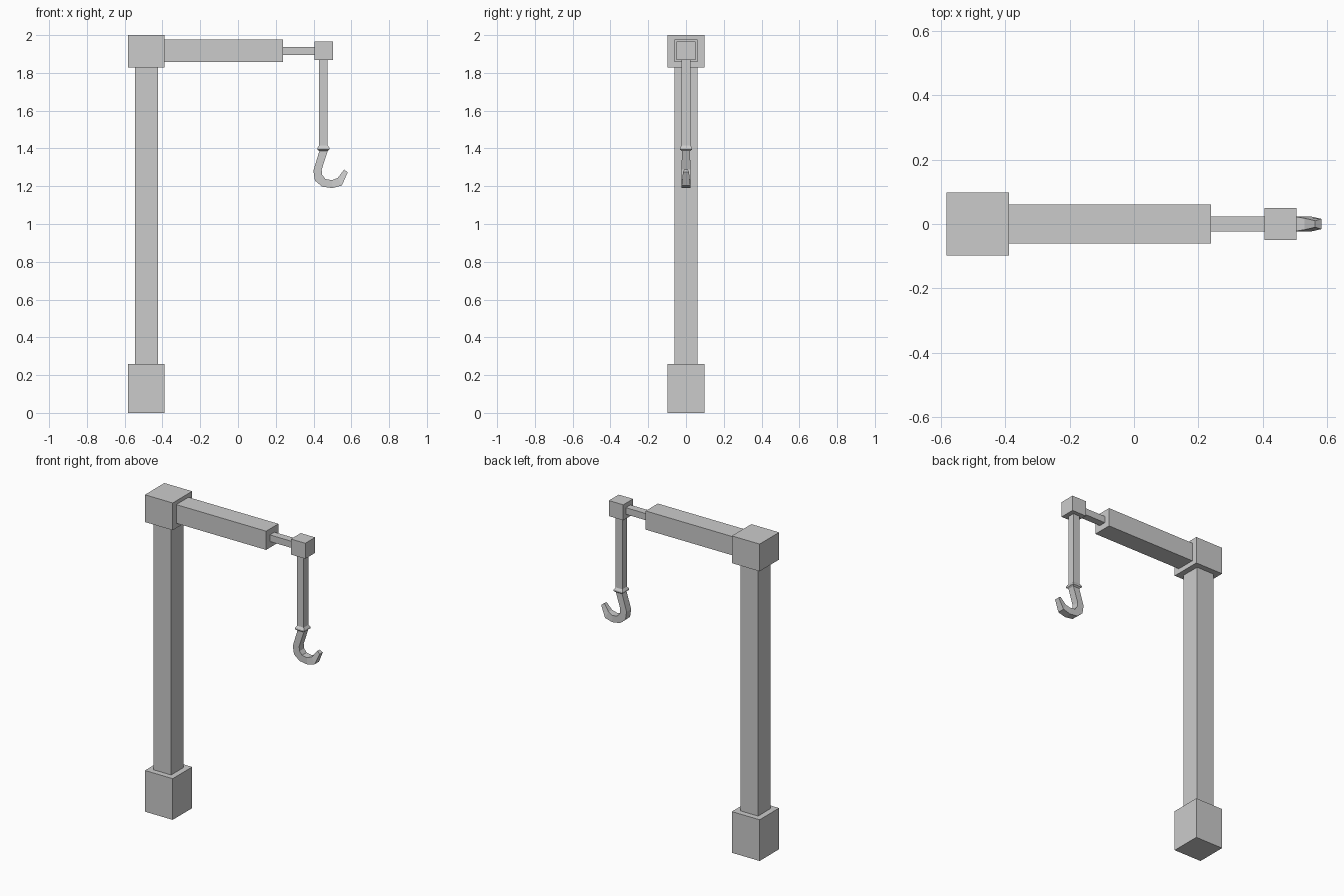
import bpy, bmesh


def loft(name, rings):
    """Skin a list of four-cornered rings into one closed flat-faced object."""
    bm = bmesh.new()
    loops = [[bm.verts.new(p) for p in ring] for ring in rings]
    for a, b in zip(loops, loops[1:]):
        for i in range(4):
            j = (i + 1) % 4
            bm.faces.new((a[i], a[j], b[j], b[i]))
    bm.faces.new(loops[0])
    bm.faces.new(loops[-1])
    bmesh.ops.recalc_face_normals(bm, faces=bm.faces)
    mesh = bpy.data.meshes.new(name)
    bm.to_mesh(mesh)
    bm.free()
    ob = bpy.data.objects.new(name, mesh)
    bpy.context.collection.objects.link(ob)
    return ob


SIGNS = ((-1, -1), (1, -1), (1, 1), (-1, 1))


def ring_z(x, z, r):
    return [(x + a * r, b * r, z) for a, b in SIGNS]


def ring_x(x, z, ry, rz):
    return [(x, a * ry, z + b * rz) for a, b in SIGNS]


# Mast: base block, post and head block in one stepped column
loft("mast", [ring_z(-0.485, z, r) for z, r in (
    (0, 0.097), (0.26, 0.097), (0.26, 0.061),
    (1.828, 0.061), (1.828, 0.097), (2.0, 0.097))])

# Boom: thick arm, thin extension and end block
loft("boom", [ring_x(x, 1.917, ry, rz) for x, ry, rz in (
    (-0.388, 0.061, 0.059), (0.239, 0.061, 0.059), (0.239, 0.023, 0.021),
    (0.404, 0.023, 0.021), (0.404, 0.049, 0.049), (0.504, 0.049, 0.049))])

# Hanging rod with flared collar
loft("hanging_rod", [ring_z(0.452, z, r) for z, r in (
    (1.868, 0.023), (1.416, 0.023), (1.403, 0.032), (1.394, 0.032), (1.386, 0.022))])

# Hook: outer x, z, half width, then inner x, z, half width
hook = (
    (0.431, 1.387, 0.022, 0.475, 1.387, 0.022),
    (0.399, 1.282, 0.023, 0.443, 1.288, 0.023),
    (0.407, 1.230, 0.023, 0.446, 1.260, 0.023),
    (0.445, 1.198, 0.023, 0.463, 1.238, 0.023),
    (0.500, 1.190, 0.023, 0.497, 1.232, 0.023),
    (0.550, 1.204, 0.023, 0.528, 1.244, 0.018),
    (0.581, 1.274, 0.016, 0.562, 1.288, 0.010),
)
loft("hook", [[(ox, -ow, oz), (ix, -iw, iz), (ix, iw, iz), (ox, ow, oz)]
              for ox, oz, ow, ix, iz, iw in hook])
